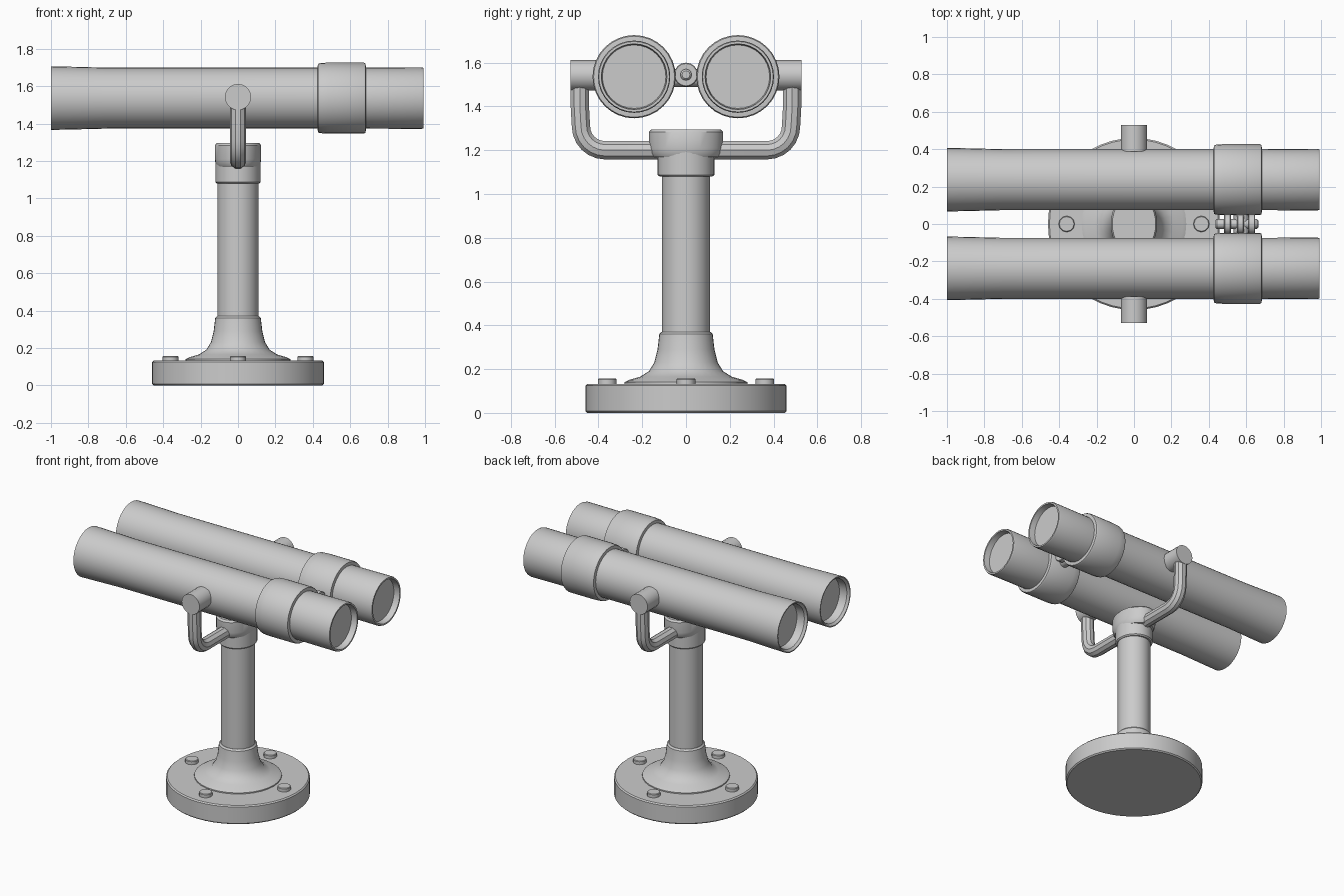
import bpy, bmesh, math
from mathutils import Matrix, Vector

cube = bpy.data.objects.get("Cube")
if cube:
    bpy.data.objects.remove(cube, do_unlink=True)

# Single painted metal colour
metal = bpy.data.materials.new("grey_metal")
metal.use_nodes = True
grey = (0.6, 0.6, 0.6, 1)
metal.diffuse_color = grey
metal.node_tree.nodes["Principled BSDF"].inputs["Base Color"].default_value = grey

ALONG_X = Matrix.Rotation(math.pi / 2, 4, 'Y')
ALONG_Y = Matrix.Rotation(-math.pi / 2, 4, 'X')


def finish(obj, angle=35):
    """Assign the metal and smooth everything but the sharp edges."""
    obj.data.materials.append(metal)
    bpy.ops.object.select_all(action='DESELECT')
    obj.select_set(True)
    bpy.context.view_layer.objects.active = obj
    bpy.ops.object.shade_smooth_by_angle(angle=math.radians(angle))
    return obj


def lathe(name, profile, at=(0, 0, 0), turn=Matrix(), sides=32, stretch=1):
    """Revolve (radius, height) points into a closed solid, stretched in y."""
    bm = bmesh.new()
    rings = []
    for r, h in profile:
        rings.append([bm.verts.new((r * math.cos(a), r * math.sin(a) * stretch, h))
                      for a in (2 * math.pi * i / sides for i in range(sides))])
    for low, high in zip(rings, rings[1:]):
        for i in range(sides):
            j = (i + 1) % sides
            bm.faces.new((low[i], low[j], high[j], high[i]))
    bm.faces.new(rings[0][::-1])
    bm.faces.new(rings[-1])
    bm.transform(Matrix.Translation(at) @ turn)
    bmesh.ops.recalc_face_normals(bm, faces=bm.faces)
    mesh = bpy.data.meshes.new(name)
    bm.to_mesh(mesh)
    bm.free()
    obj = bpy.data.objects.new(name, mesh)
    bpy.context.collection.objects.link(obj)
    return finish(obj)


def drum(r, low, high, edge=0.008):
    """Profile of a cylinder with chamfered rims."""
    return [(r - edge, low), (r, low + edge), (r, high - edge), (r - edge, high)]


# Pedestal
lathe("base_plate", drum(0.46, 0, 0.132), sides=48)
lathe("flared_foot", [(0.28, 0.125), (0.28, 0.14), (0.262, 0.15), (0.21, 0.165),
                      (0.17, 0.19), (0.145, 0.23), (0.13, 0.29), (0.122, 0.36),
                      (0.112, 0.37)])
lathe("column", [(0.11, 0.35), (0.11, 1.1)])
lathe("neck_collar", drum(0.121, 1.08, 1.2), stretch=1.07)
lathe("swivel_head", [(0.112, 1.17), (0.12, 1.185), (0.124, 1.21),
                      (0.124, 1.283), (0.116, 1.295)], stretch=1.37)
for i in range(4):
    a = i * math.pi / 2
    lathe("base_bolt", drum(0.043, 0.12, 0.157, 0.004),
          at=(0.36 * math.cos(a), 0.36 * math.sin(a), 0), sides=12)

TUBE_Y, TUBE_Z = 0.237, 1.536


def yoke_arm(side):
    """Bent round bar from the swivel head up to the pivot."""
    curve = bpy.data.curves.new("yoke_arm", 'CURVE')
    curve.dimensions = '3D'
    curve.bevel_depth = 0.044
    curve.bevel_resolution = 3
    curve.use_fill_caps = True
    path = [(0.08, 1.2), (0.2, 1.2), (0.37, 1.2)]
    bend = [(0.37 + 0.11 * math.sin(t), 1.31 - 0.11 * math.cos(t))
            for t in (math.pi / 2 * k / 6 for k in range(1, 7))]
    path += bend + [(0.485, 1.4), (0.485, 1.54)]
    spline = curve.splines.new('POLY')
    spline.points.add(len(path) - 1)
    for point, (y, z) in zip(spline.points, path):
        point.co = (0, side * y, z, 1)
    obj = bpy.data.objects.new("yoke_arm", curve)
    bpy.context.collection.objects.link(obj)
    bpy.ops.object.select_all(action='DESELECT')
    obj.select_set(True)
    bpy.context.view_layer.objects.active = obj
    bpy.ops.object.convert(target='MESH')
    finish(bpy.context.view_layer.objects.active)


# Viewing tubes, with a recessed lens at each end
for side in (-1, 1):
    centre = (0, side * TUBE_Y, TUBE_Z)
    lathe("viewing_tube", [(0.146, -0.93), (0.15, -0.985), (0.163, -1), (0.17, -1),
                           (0.168, -0.9), (0.163, -0.7), (0.163, 0.43),
                           (0.163, 0.7), (0.165, 0.98), (0.161, 0.992),
                           (0.15, 0.992), (0.145, 0.95)],
          at=centre, turn=ALONG_X)
    lathe("tube_collar", [(0.165, 0.425), (0.183, 0.428), (0.187, 0.438), (0.19, 0.48),
                          (0.19, 0.672), (0.185, 0.682), (0.165, 0.684)],
          at=centre, turn=ALONG_X)
    yoke_arm(side)
    lathe("pivot_pin", [(0.07, -0.07), (0.07, 0.07)],
          at=(0, side * 0.458, 1.542), turn=ALONG_Y, sides=20)

# Hinge joining the two tube collars
lathe("hinge_rod", drum(0.026, 0.435, 0.665), at=(0, 0, 1.545), turn=ALONG_X, sides=12)
for x in (0.5, 0.57, 0.63):
    lathe("hinge_knuckle", drum(0.055, x - 0.018, x + 0.018, 0.004),
          at=(0, 0, 1.545), turn=ALONG_X, sides=16)
lathe("hinge_bridge", drum(0.042, -0.08, 0.08, 0.004), at=(0.575, 0, 1.53),
      turn=ALONG_Y, sides=12)
